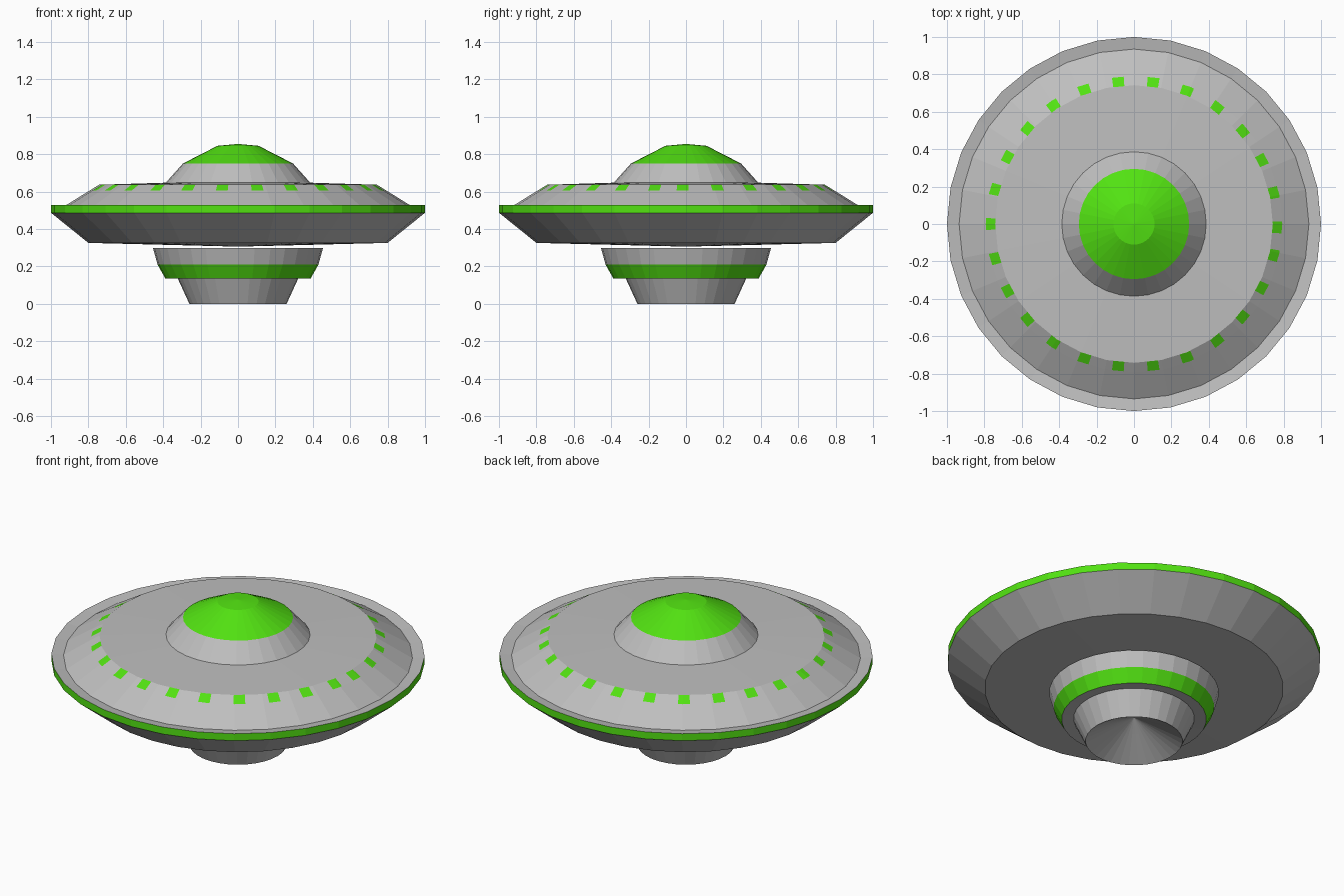
import bpy, bmesh, math

if "Cube" in bpy.data.objects:
    bpy.data.objects.remove(bpy.data.objects["Cube"])

SIDES = 32
SEG = 2 * math.pi / SIDES


def material(name, rgb):
    m = bpy.data.materials.new(name)
    m.diffuse_color = (*rgb, 1)
    m.use_nodes = True
    m.node_tree.nodes["Principled BSDF"].inputs["Base Color"].default_value = m.diffuse_color
    return m


GREY = material("hull grey", (0.52, 0.52, 0.52))
GREEN = material("bright green", (0.085, 0.76, 0.006))


def on_polygon(radius, angle):
    """Point on the 32-sided outline, so extra cuts keep the facets flat."""
    local = angle % SEG - SEG / 2
    r = radius * math.cos(SEG / 2) / math.cos(local)
    return r * math.cos(angle), r * math.sin(angle)


def lathe(name, profile, is_green, angles=None):
    """Spin a top-to-bottom profile; is_green(band, angle) picks the colour."""
    angles = angles or [i * SEG for i in range(SIDES)]
    n = len(angles)
    bm = bmesh.new()
    rings = []
    for r, z in profile:
        if r == 0:
            rings.append([bm.verts.new((0, 0, z))] * n)
        else:
            rings.append([bm.verts.new((*on_polygon(r, a), z)) for a in angles])
    for band, (up, low) in enumerate(zip(rings, rings[1:])):
        for i in range(n):
            j = (i + 1) % n
            corners = list(dict.fromkeys((up[i], low[i], low[j], up[j])))
            face = bm.faces.new(corners)
            end = angles[j] if j else angles[0] + 2 * math.pi
            face.material_index = int(is_green(band, (angles[i] + end) / 2))
    mesh = bpy.data.meshes.new(name)
    bm.to_mesh(mesh)
    bm.free()
    mesh.materials.append(GREY)
    mesh.materials.append(GREEN)
    ob = bpy.data.objects.new(name, mesh)
    bpy.context.collection.objects.link(ob)
    return ob


# Window positions: 26 around, starting on the left (-x) side, both ways
STEP, HALF = math.radians(13.95), math.radians(2.3)
windows = [math.pi - k * STEP for k in range(14)]
windows += [math.pi + k * STEP for k in range(1, 13)]
windows = [w % (2 * math.pi) for w in windows]


def in_window(angle):
    return any(abs((angle - w + math.pi) % (2 * math.pi) - math.pi) < HALF
               for w in windows)


cuts = [i * SEG for i in range(SIDES)]
cuts += [(w + s * HALF) % (2 * math.pi) for w in windows for s in (-1, 1)]
cuts = sorted(set(round(c, 5) for c in cuts))

# Upper saucer with a row of inset windows on the slope
lathe("upper_hull",
      [(0, 0.655), (0.385, 0.648), (0.742, 0.637), (0.793, 0.606), (0.935, 0.518)],
      lambda band, a: band == 2 and in_window(a), cuts)

# Rim lip, green edge band and underside
lathe("rim_and_underside",
      [(0.935, 0.518), (1.0, 0.528), (1.0, 0.487), (0.80, 0.326), (0, 0.306)],
      lambda band, a: band == 1)

# Dome with green canopy
lathe("dome",
      [(0, 0.855), (0.11, 0.845), (0.295, 0.75), (0.387, 0.647)],
      lambda band, a: band < 2)

# Upper hub with green stripe
lathe("upper_hub",
      [(0, 0.30), (0.455, 0.30), (0.43, 0.21), (0.388, 0.135), (0, 0.165)],
      lambda band, a: band == 2)

# Lower hub with hollow nozzle
lathe("lower_hub",
      [(0, 0.155), (0.325, 0.142), (0.26, 0.0), (0.09, 0.095), (0, 0.145)],
      lambda band, a: False)
